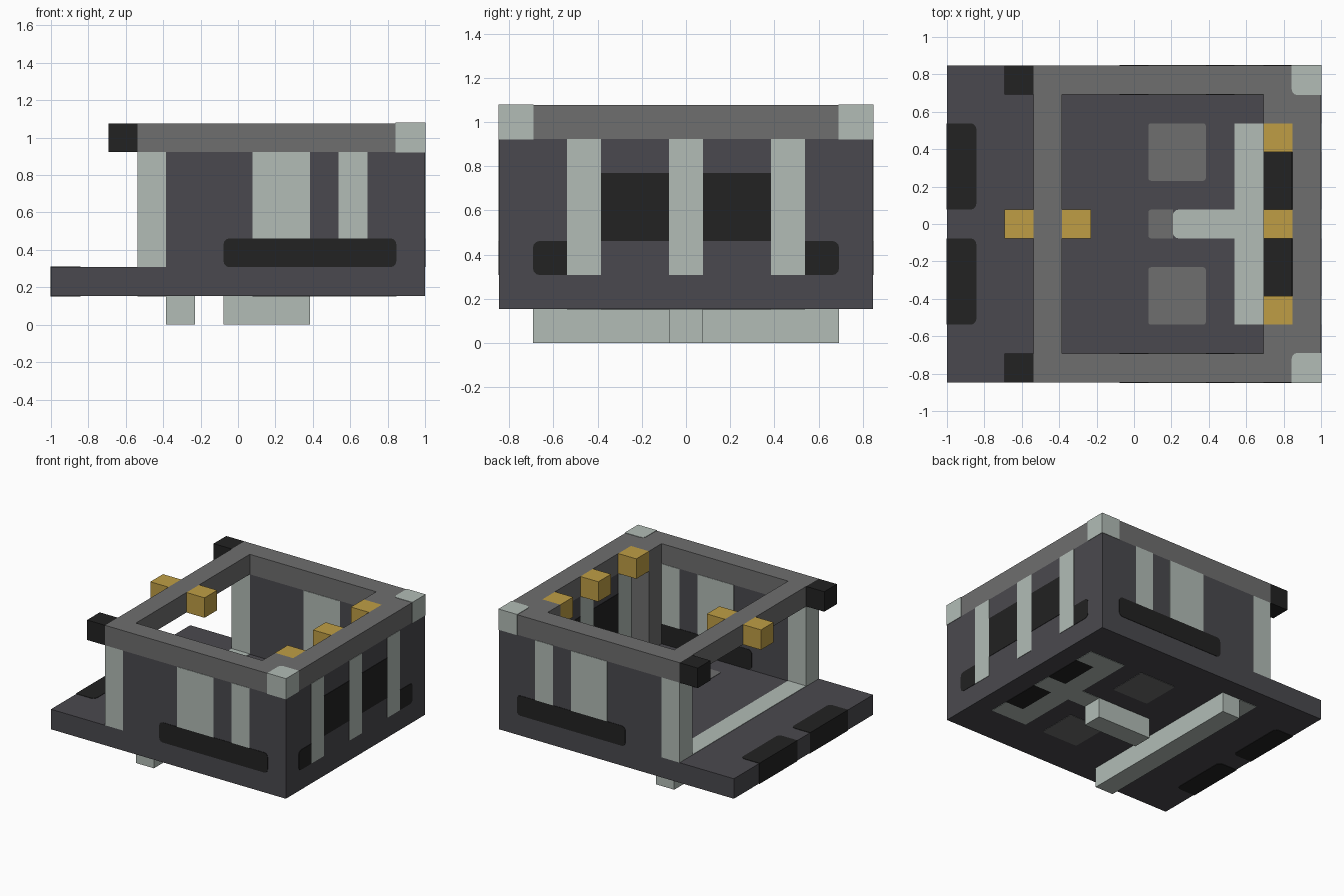
import bpy
import bmesh
from mathutils import Vector

CELL = 2 / 13            # the whole model sits on a 13 x 11 x 7 grid
LIFT = 0.003             # how far inlays stand proud of their surface

if "Cube" in bpy.data.objects:
    bpy.data.objects.remove(bpy.data.objects["Cube"], do_unlink=True)


def material(name, rgb):
    linear = [((c / 255 + 0.055) / 1.055) ** 2.4 for c in rgb] + [1]
    mat = bpy.data.materials.new(name)
    mat.use_nodes = True
    mat.diffuse_color = linear
    bsdf = mat.node_tree.nodes["Principled BSDF"]
    bsdf.inputs["Base Color"].default_value = linear
    bsdf.inputs["Roughness"].default_value = 0.8
    return mat


slate = material("dark slate", (74, 73, 78))
grey = material("mid grey", (110, 110, 110))
pale = material("pale grey green", (178, 188, 182))
black = material("near black", (34, 34, 34))
gold = material("gold", (191, 158, 69))


def block(name, mat, low, high, lift="", round_axis=None, keep=None, radius=0.03):
    """Box between two grid corners, optionally proud and with rounded edges."""
    a = Vector((low[0] - 6.5, low[1] - 5.5, low[2])) * CELL
    b = Vector((high[0] - 6.5, high[1] - 5.5, high[2])) * CELL
    for axis in lift:
        i = "xyz".index(axis)
        a[i] -= LIFT
        b[i] += LIFT
    bm = bmesh.new()
    bmesh.ops.create_cube(bm, size=1)
    for v in bm.verts:
        v.co = Vector([(a[i] + b[i]) / 2 + v.co[i] * (b[i] - a[i]) for i in range(3)])
    if round_axis:
        i = "xyz".index(round_axis)
        edges = []
        for e in bm.edges:
            p, q = (v.co for v in e.verts)
            if abs(p[i] - q[i]) > 0.01 and (keep is None or keep((p + q) / 2)):
                edges.append(e)
        bmesh.ops.bevel(bm, geom=edges, offset=radius, segments=3,
                        profile=0.5, affect='EDGES')
    mesh = bpy.data.meshes.new(name)
    bm.to_mesh(mesh)
    bm.free()
    mesh.materials.append(mat)
    obj = bpy.data.objects.new(name, mesh)
    bpy.context.collection.objects.link(obj)


def pair(name, mat, low, high, **options):
    """The same block on the front side and mirrored to the back side."""
    block("front_" + name, mat, low, high, **options)
    block("back_" + name, mat, (low[0], 11 - high[1], low[2]),
          (high[0], 11 - low[1], high[2]), **options)


# Floor and walls
block("floor", slate, (0, 0, 1), (13, 11, 2))
pair("wall", slate, (4, 0, 2), (13, 1, 6))
block("end_wall", slate, (12, 1, 2), (13, 10, 6))
pair("inner_column", grey, (11, 1, 2), (12, 2, 7))
pair("entry_post", pale, (3, 0, 2), (4, 1, 6))

# Top rim with corner caps and beam ends
pair("rim", grey, (3, 0, 6), (13, 1, 7))
block("entry_rim", grey, (3, 1, 6), (4, 10, 7))
block("end_rim", grey, (12, 1, 6), (13, 10, 7))
pair("rim_corner", pale, (12, 0, 6), (13, 1, 7), lift="xyz", round_axis="z",
     keep=lambda p: p.x < 0.9 and abs(p.y) < 0.75)
pair("beam_end", black, (2, 0, 6), (3, 1, 7))

# Gold cubes along the rim
for x in (2, 4, 11):
    block("gold_cube", gold, (x, 5, 6), (x + 1, 6, 7))
pair("gold_cube", gold, (11, 2, 6), (12, 3, 7))

# Inlays in the long walls
pair("wide_pillar", pale, (7, 0, 3), (9, 1, 6), lift="y")
pair("narrow_pillar", pale, (10, 0, 3), (11, 1, 6), lift="y")
pair("lower_slot", black, (6, 0, 2), (12, 1, 3), lift="y", round_axis="y")

# Inlays in the end wall
pair("end_pillar", pale, (12, 2, 2), (13, 3, 6), lift="x")
block("middle_end_pillar", pale, (12, 5, 2), (13, 6, 6), lift="x")
pair("end_window", black, (12, 3, 3), (13, 5, 5), lift="x")
pair("end_slot", black, (12, 1, 2), (13, 2, 3), lift="x", round_axis="x",
     keep=lambda p: abs(p.y) > 0.6)

# Inlays in the floor, showing above and below
block("threshold", pale, (3, 1, 1), (4, 10, 2), lift="z")
pair("edge_mark", black, (0, 2, 1), (1, 5, 2), lift="xz", round_axis="z",
     keep=lambda p: p.x > -0.9)
pair("floor_tile", grey, (7, 2, 1), (9, 4, 2), lift="z", round_axis="z", radius=0.015)
block("middle_tile", grey, (7, 5, 1), (7.85, 6, 2), lift="z", round_axis="z",
      keep=lambda p: p.x < 0.1, radius=0.015)
block("floor_stem", pale, (7.85, 5, 1), (10, 6, 2), lift="z", round_axis="z",
      keep=lambda p: p.x < 0.3)
block("floor_bar", pale, (10, 2, 1), (11, 9, 2), lift="z")
pair("floor_tab", pale, (11, 2, 1), (12, 3, 2), lift="z")
block("middle_floor_tab", pale, (11, 5, 1), (12, 6, 2), lift="z")
pair("floor_slot", black, (11, 3, 1), (12, 5, 2), lift="z")

# Feet underneath
block("cross_foot", pale, (4, 1, 0), (5, 10, 1))
block("middle_foot", pale, (6, 5, 0), (9, 6, 1))
